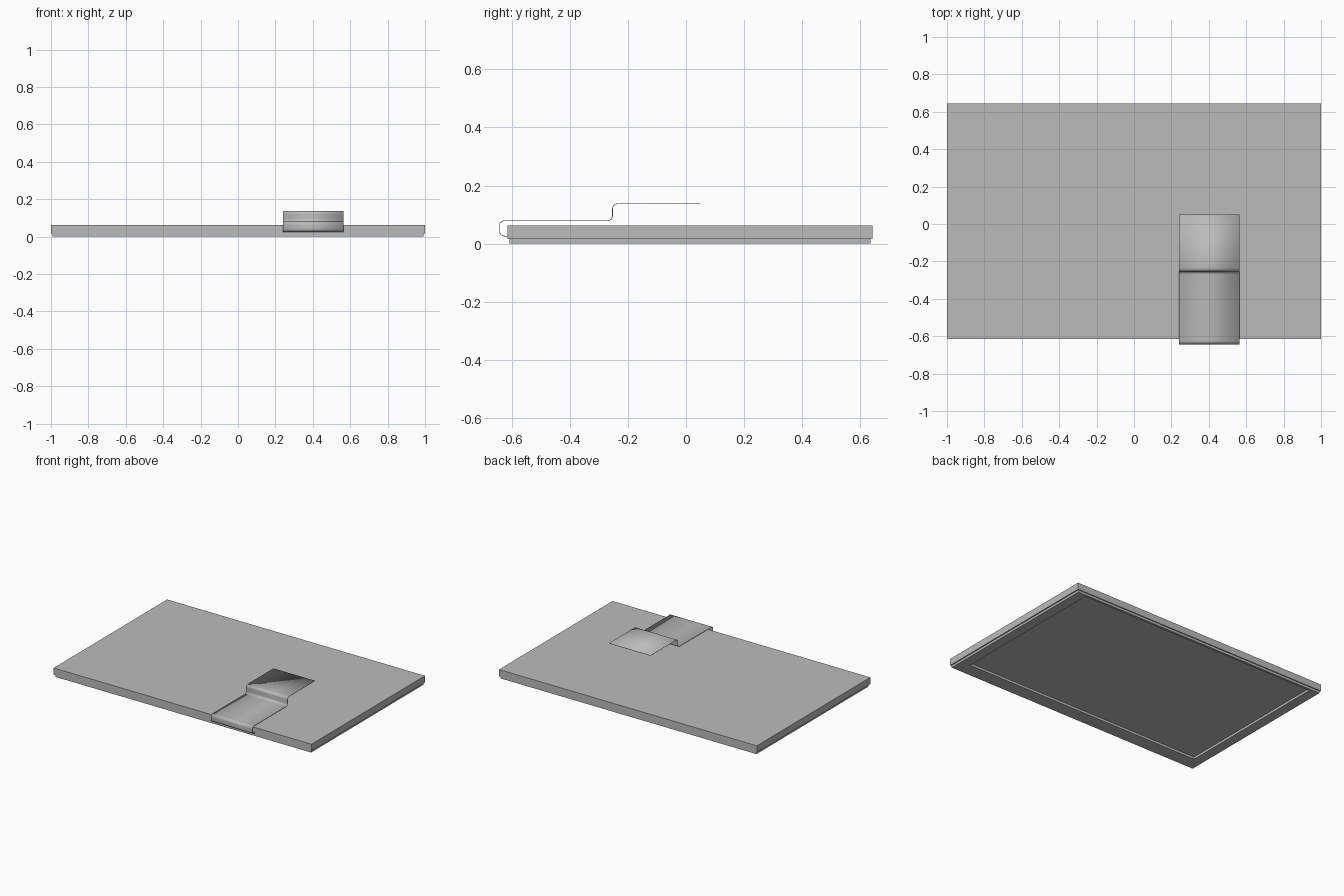
import bpy, bmesh, math

cube = bpy.data.objects.get("Cube")
if cube:
    bpy.data.objects.remove(cube, do_unlink=True)

grey = bpy.data.materials.new("panel grey")
grey.use_nodes = True
colour = (0.5, 0.5, 0.5, 1)
grey.diffuse_color = colour
grey.node_tree.nodes["Principled BSDF"].inputs["Base Color"].default_value = colour


def make_object(name, bm):
    bmesh.ops.recalc_face_normals(bm, faces=bm.faces)
    mesh = bpy.data.meshes.new(name)
    bm.to_mesh(mesh)
    bm.free()
    mesh.materials.append(grey)
    obj = bpy.data.objects.new(name, mesh)
    bpy.context.collection.objects.link(obj)
    return obj


def rectangle(bm, x, y0, y1, z):
    return [bm.verts.new(p) for p in ((-x, y0, z), (x, y0, z), (x, y1, z), (-x, y1, z))]


def bridge(bm, a, b):
    for i in range(len(a)):
        j = (i + 1) % len(a)
        bm.faces.new((a[i], a[j], b[j], b[i]))


# Main flat panel
STEP = 0.016
bm = bmesh.new()
low = rectangle(bm, 1, -0.614, 0.643, STEP)
high = rectangle(bm, 1, -0.614, 0.643, 0.063)
bridge(bm, low, high)
bm.faces.new(low)
bm.faces.new(high)
make_object("panel", bm)

# Thin border under the panel, open in the middle and wider at the front
bm = bmesh.new()
outer, inner = (0.992, -0.607, 0.636), (0.922, -0.51, 0.62)
rings = [rectangle(bm, *size, z) for size, z in
         ((outer, STEP), (outer, 0), (inner, 0), (inner, STEP))]
for a, b in zip(rings, rings[1:] + rings[:1]):
    bridge(bm, a, b)
make_object("underside_border", bm)


# Flexible ribbon: a stepped side profile with rounded bends
def rounded_path(points, radius, steps=8):
    path = [points[0]]
    for before, corner, after in zip(points, points[1:], points[2:]):
        def toward(p):
            d = math.dist(p, corner)
            return [(p[k] - corner[k]) / d for k in (0, 1)]
        u, v = toward(before), toward(after)
        for i in range(steps + 1):
            t = math.pi / 2 * i / steps
            a, b = radius * (1 - math.sin(t)), radius * (1 - math.cos(t))
            path.append([corner[k] + u[k] * a + v[k] * b for k in (0, 1)])
    return path + [points[-1]]


corners = [(-0.614, 0.026), (-0.642, 0.026), (-0.642, 0.079),
           (-0.253, 0.079), (-0.253, 0.137), (0.05, 0.137)]
bm = bmesh.new()
rows = [[bm.verts.new((x, y, z)) for x in (0.24, 0.563)]
        for y, z in rounded_path(corners, 0.017)]
for a, b in zip(rows, rows[1:]):
    bm.faces.new((a[0], a[1], b[1], b[0]))
ribbon = make_object("ribbon_cable", bm)
solid = ribbon.modifiers.new("thickness", "SOLIDIFY")
solid.thickness = 0.002
solid.offset = 0
bpy.context.view_layer.objects.active = ribbon
ribbon.select_set(True)
bpy.ops.object.shade_smooth_by_angle(angle=math.radians(30))
